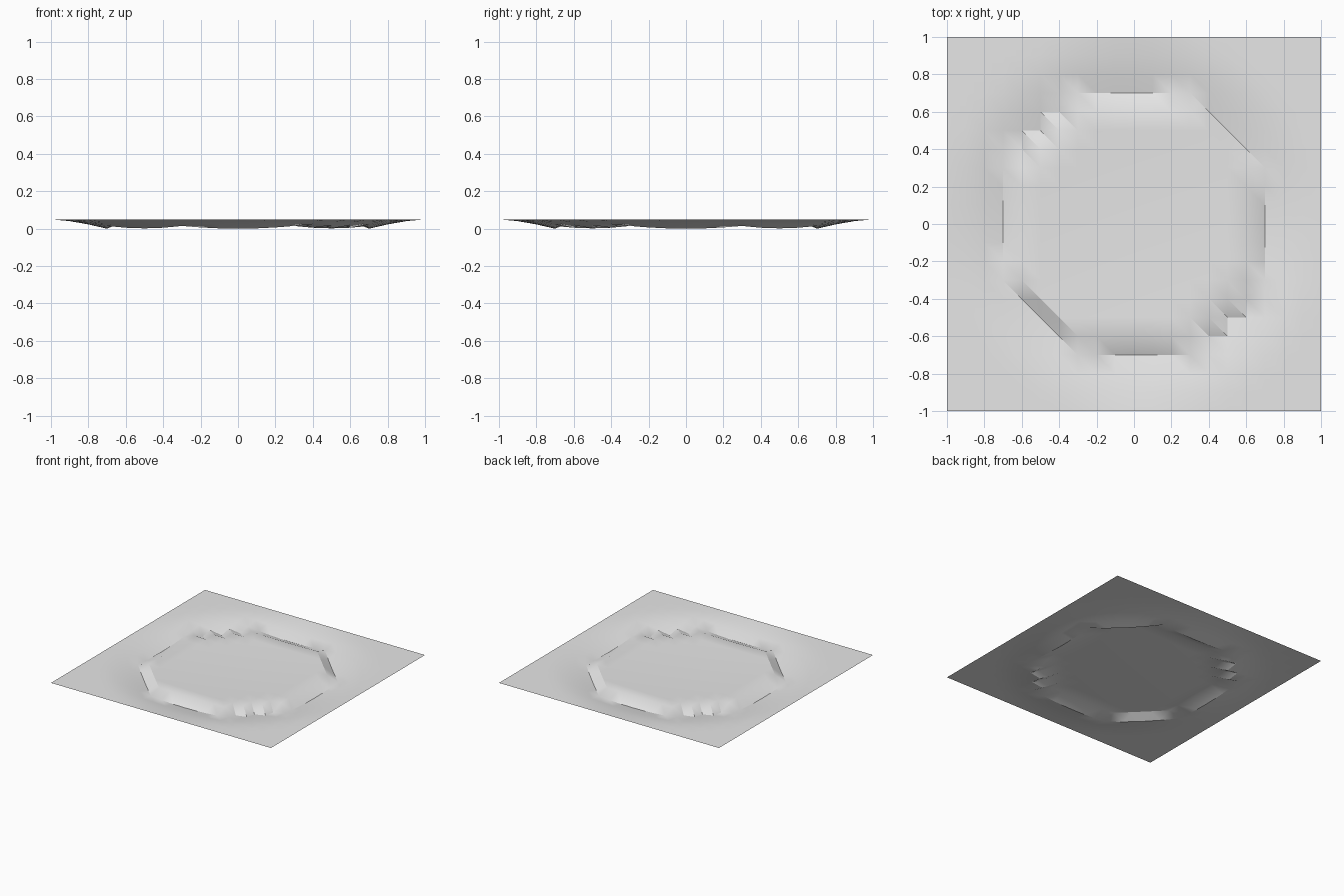
import bpy
import bmesh
import math

if "Cube" in bpy.data.objects:
    bpy.data.objects.remove(bpy.data.objects["Cube"], do_unlink=True)

TOP = 0.05      # level of the flat ground
RING = 0.7      # radius of the trench
REACH = 0.3     # width of the outer slope
CELLS = 20


def ground_height(r):
    """Flat ground, outer slope down to the trench, shallow bowl inside."""
    if r < RING - 0.005:
        return 0.034 + 0.014 * (r / RING) ** 2
    t = min(max((r - RING) / REACH, 0), 1)
    return TOP * (1 - (1 - t) ** 1.5)


# Grey ground material
grey = bpy.data.materials.new("ground_grey")
grey.use_nodes = True
colour = (0.8, 0.8, 0.8, 1)
grey.diffuse_color = colour
bsdf = next(n for n in grey.node_tree.nodes if n.type == 'BSDF_PRINCIPLED')
bsdf.inputs["Base Color"].default_value = colour

# Square terrain grid, every cell split along the same diagonal
bm = bmesh.new()
bmesh.ops.create_grid(bm, x_segments=CELLS, y_segments=CELLS, size=1)
for face in list(bm.faces):
    upper_left = min(face.verts, key=lambda v: v.co.x - v.co.y)
    lower_right = max(face.verts, key=lambda v: v.co.x - v.co.y)
    bmesh.utils.face_split(face, upper_left, lower_right)

# Sink the crater
for v in bm.verts:
    v.co.z = ground_height(math.hypot(v.co.x, v.co.y))

mesh = bpy.data.meshes.new("crater_ground")
bm.to_mesh(mesh)
bm.free()
mesh.materials.append(grey)
ground = bpy.data.objects.new("crater_ground", mesh)
bpy.context.collection.objects.link(ground)

# Smooth slopes with crisp trench edges
bpy.ops.object.select_all(action='DESELECT')
ground.select_set(True)
bpy.context.view_layer.objects.active = ground
bpy.ops.object.shade_smooth_by_angle(angle=math.radians(30))
